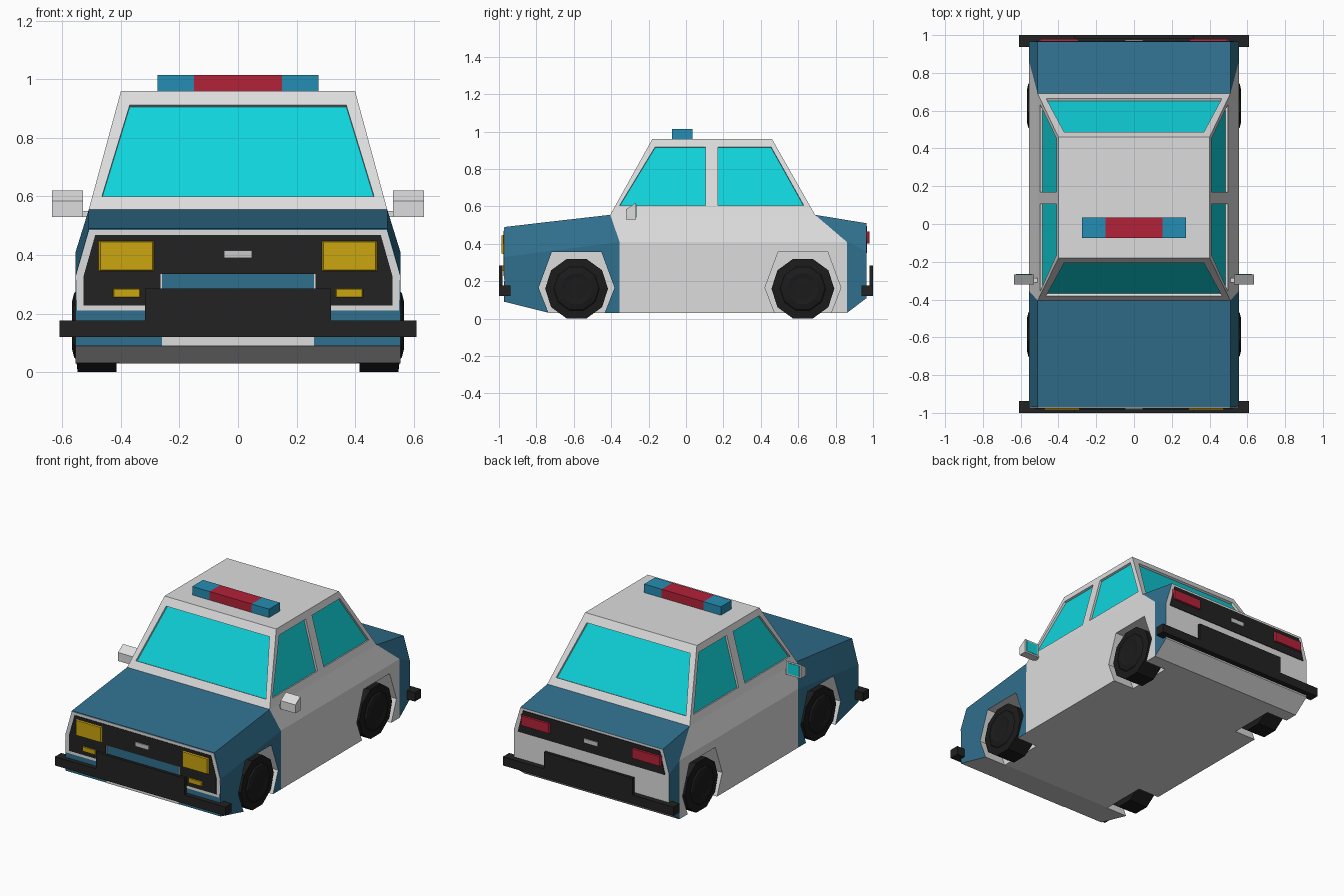
import bpy, bmesh, math
from mathutils import Vector

if "Cube" in bpy.data.objects:
    bpy.data.objects.remove(bpy.data.objects["Cube"])


def material(name, rgb):
    m = bpy.data.materials.new(name)
    m.diffuse_color = (*rgb, 1)
    m.use_nodes = True
    m.node_tree.nodes["Principled BSDF"].inputs["Base Color"].default_value = m.diffuse_color
    return m


WHITE = material("white_paint", (0.72, 0.72, 0.72))
BLUE = material("blue_paint", (0.03, 0.16, 0.27))
GLASS = material("cyan_glass", (0.005, 0.66, 0.72))
BLACK = material("black_trim", (0.016, 0.016, 0.016))
TYRE = material("tyre_black", (0.011, 0.011, 0.011))
YELLOW = material("yellow_lamp", (0.60, 0.38, 0.005))
RED = material("red_lamp", (0.45, 0.016, 0.04))
SKY = material("beacon_blue", (0.017, 0.27, 0.45))
SILVER = material("silver", (0.58, 0.58, 0.58))


def finish(name, bm, mats):
    bmesh.ops.remove_doubles(bm, verts=bm.verts, dist=1e-5)
    bmesh.ops.recalc_face_normals(bm, faces=bm.faces)
    me = bpy.data.meshes.new(name)
    bm.to_mesh(me)
    bm.free()
    for m in mats:
        me.materials.append(m)
    ob = bpy.data.objects.new(name, me)
    bpy.context.collection.objects.link(ob)
    return ob


def prism(name, pts, a, b, axis, mat, taper=1.0):
    """Extrude a 2D outline from a to b along x (y,z outline) or y (x,z outline)."""
    bm = bmesh.new()
    cu = sum(p[0] for p in pts) / len(pts)
    cv = sum(p[1] for p in pts) / len(pts)
    rings = []
    for d, k in ((a, 1.0), (b, taper)):
        ring = []
        for u, v in pts:
            u, v = cu + (u - cu) * k, cv + (v - cv) * k
            ring.append(bm.verts.new((d, u, v) if axis == 'x' else (u, d, v)))
        rings.append(ring)
    n = len(pts)
    bm.faces.new(rings[0])
    bm.faces.new(rings[1][::-1])
    for i in range(n):
        j = (i + 1) % n
        bm.faces.new((rings[0][i], rings[0][j], rings[1][j], rings[1][i]))
    return finish(name, bm, [mat])


def rect(u0, u1, v0, v1):
    return [(u0, v0), (u1, v0), (u1, v1), (u0, v1)]


def box(name, x0, x1, y0, y1, z0, z1, mat, taper=1.0):
    return prism(name, rect(x0, x1, z0, z1), y0, y1, 'y', mat, taper)


def mirrored(half):
    return half + [(-x, z) for x, z in reversed(half)]


# Lower body: lofted sections, each with (y, z) at sill, shoulder and deck
stations = [
    ((-.97, .09), (-.97, .33), (-.97, .49)),
    ((-.73, .03), (-.73, .361), (-.73, .518)),
    ((-.355, .03), (-.355, .41), (-.405, .555)),
    ((.86, .03), (.86, .41), (.69, .555)),
    ((.965, .11), (.965, .36), (.965, .51)),
]
bm = bmesh.new()
rings = []
for st in stations:
    right = [(w, y, z) for w, (y, z) in zip((.555, .555, .51), st)]
    rings.append([bm.verts.new(p) for p in right + [(-x, y, z) for x, y, z in right[::-1]]])
for k in range(len(rings) - 1):
    for i in range(6):
        j = (i + 1) % 6
        f = bm.faces.new((rings[k][i], rings[k][j], rings[k + 1][j], rings[k + 1][i]))
        # blue bonnet and boot, white doors and underside
        f.material_index = 1 if (k != 2 and i != 5) else 0
bm.faces.new(rings[0]).material_index = 1
bm.faces.new(rings[-1][::-1]).material_index = 0
body = finish("lower_body", bm, [WHITE, BLUE])

# Wheel arches cut out of the body
AXLES = (-.585, .625)
arch = [(-.15, -.05), (-.15, .03), (-.203, .165), (-.133, .355),
        (.133, .355), (.203, .165), (.15, .03), (.15, -.05)]
cutters = []
for yc in AXLES:
    for s in (-1, 1):
        c = prism("arch_cutter", [(yc + u, v) for u, v in arch], s * .405, s * .7, 'x', WHITE)
        c.hide_render = True
        cutters.append(c)
        mod = body.modifiers.new("arch", 'BOOLEAN')
        mod.operation = 'DIFFERENCE'
        mod.solver = 'EXACT'
        mod.object = c
bpy.context.view_layer.update()
dg = bpy.context.evaluated_depsgraph_get()
cut_mesh = bpy.data.meshes.new_from_object(body.evaluated_get(dg))
body.modifiers.clear()
body.data = cut_mesh
for c in cutters:
    bpy.data.objects.remove(c)

# Cabin: sloped panels with recessed windows
Z0, Z1, MID = .555, .96, .1375


def lerp(z, a, b):
    return a + (b - a) * (z - Z0) / (Z1 - Z0)


bm = bmesh.new()


def panel(outer, inner, place, inward):
    o = [Vector(place(*p)) for p in outer]
    w = [Vector(place(*p)) for p in inner]
    g = [p + Vector(inward) for p in w]
    for i in range(4):
        j = (i + 1) % 4
        for q in ((o[i], o[j], w[j], w[i]), (w[i], w[j], g[j], g[i])):
            bm.faces.new([bm.verts.new(p) for p in q])
    bm.faces.new([bm.verts.new(p) for p in g]).material_index = 1


for s in (-1, 1):
    side = lambda y, z: (s * lerp(z, .51, .40), y, z)
    inward = (-s * .013, 0, -.004)
    panel([(-.405, Z0), (MID, Z0), (MID, Z1), (-.18, Z1)],
          [(-.355, .605), (.105, .605), (.105, .918), (-.165, .918)], side, inward)
    panel([(MID, Z0), (.69, Z0), (.46, Z1), (MID, Z1)],
          [(.17, .605), (.63, .605), (.455, .918), (.17, .918)], side, inward)
for y0, y1, d in ((-.405, -.18, .013), (.69, .46, -.013)):
    panel([(-.51, Z0), (.51, Z0), (.40, Z1), (-.40, Z1)],
          [(-.465, .60), (.465, .60), (.37, .912), (-.37, .912)],
          lambda x, z: (x, lerp(z, y0, y1), z), (0, d, -.006))
for w, ya, yb, z in ((.40, -.18, .46, Z1), (.51, -.405, .69, Z0)):
    bm.faces.new([bm.verts.new((x, y, z)) for x, y in
                  ((-w, ya), (w, ya), (w, MID), (w, yb), (-w, yb), (-w, MID))])
finish("cabin", bm, [WHITE, GLASS])

# Wheels: ten-sided lathe with stepped hub
tyre = [(.415, .168), (.548, .168), (.553, .122), (.560, .115), (.567, .085), (.562, .06)]
for yc in AXLES:
    for s in (-1, 1):
        bm = bmesh.new()
        rs = []
        for x, r in tyre:
            rs.append([bm.verts.new((s * x, yc + r * math.sin(math.radians(18 + 36 * i)),
                                     .16 + r * math.cos(math.radians(18 + 36 * i))))
                       for i in range(10)])
        for a, b in zip(rs, rs[1:]):
            for i in range(10):
                j = (i + 1) % 10
                bm.faces.new((a[i], a[j], b[j], b[i]))
        bm.faces.new(rs[0])
        bm.faces.new(rs[-1])
        finish("wheel", bm, [TYRE])

# Front end: pale surround, black grille with notch, lower panel, badge
prism("grille_surround", mirrored([(.26, .335), (.26, .21), (.55, .21), (.553, .33), (.508, .486)]),
      -.965, -.973, 'y', WHITE)
prism("grille", mirrored([(.265, .335), (.265, .228), (.527, .228), (.527, .33), (.488, .468)]),
      -.966, -.976, 'y', BLACK)
box("front_lower_panel", -.26, .26, -.966, -.973, .09, .2, WHITE)
box("front_badge", -.048, .048, -.974, -.982, .39, .415, SILVER)

# Rear panel and badge
prism("rear_panel", mirrored([(.527, .35), (.49, .495)]), .96, .969, 'y', BLACK)
box("rear_badge", -.048, .048, .967, .975, .41, .435, SILVER)

# Bumpers with raised centre plate
for s, name in ((-1, "front"), (1, "rear")):
    box(name + "_bumper", -.61, .61, s * .937, s * 1.0, .12, .177, BLACK)
    box(name + "_bumper_plate", -.318, .318, s * .982, s * 1.0, .12, .285, BLACK)

for s in (-1, 1):
    # Lamps
    box("headlight", s * .283, s * .48, -.97, -.986, .343, .45, YELLOW, .9)
    box("indicator", s * .33, s * .43, -.97, -.984, .254, .286, YELLOW, .88)
    box("tail_light", s * .29, s * .505, .964, .98, .40, .468, RED, .92)
    # Door mirrors
    prism("mirror_housing", [(-.32, .53), (-.268, .53), (-.268, .62), (-.32, .585)],
          s * .53, s * .635, 'x', WHITE)
    box("mirror_glass", s * .54, s * .625, -.269, -.265, .54, .61, GLASS)
    box("mirror_arm", s * .495, s * .54, -.31, -.285, .53, .55, WHITE)
    # Roof beacon ends
    box("beacon_end", s * .15, s * .275, -.075, .035, .955, 1.015, SKY)
box("beacon_centre", -.15, .15, -.075, .035, .955, 1.015, RED)
